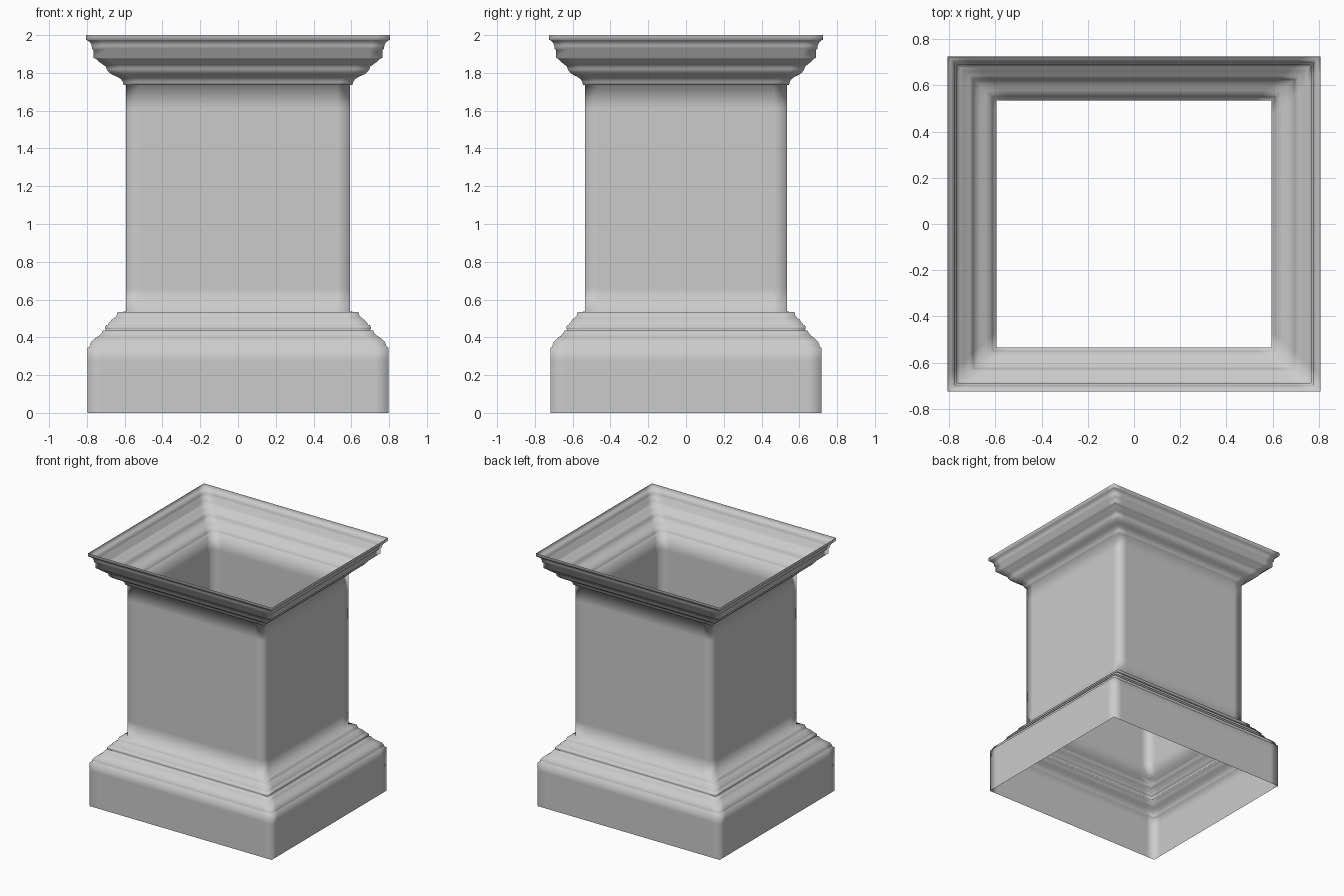
import bpy, bmesh

DEPTH = 0.9      # depth to width ratio of every section
EDGE = 0.07      # support loop distance from the corners

# Profile sections: (half width, height), bottom to top
plinth = [(0.797, 0.0), (0.797, 0.28), (0.797, 0.345)]
base_moulding = [(0.786, 0.35), (0.784, 0.362), (0.776, 0.378), (0.758, 0.394),
                 (0.737, 0.408), (0.722, 0.422), (0.716, 0.435),
                 (0.698, 0.438), (0.704, 0.446), (0.704, 0.455), (0.698, 0.464),
                 (0.685, 0.468), (0.685, 0.476), (0.676, 0.482), (0.671, 0.492),
                 (0.655, 0.502), (0.643, 0.515), (0.638, 0.534)]
shaft = [(0.594, 0.536), (0.594, 0.66), (0.594, 1.61), (0.594, 1.735)]
cornice = [(0.606, 1.737), (0.610, 1.752), (0.620, 1.767), (0.640, 1.78),
           (0.665, 1.79), (0.685, 1.804), (0.696, 1.82), (0.700, 1.834),
           (0.712, 1.842), (0.735, 1.858), (0.752, 1.874), (0.765, 1.88),
           (0.765, 1.923), (0.773, 1.927), (0.775, 1.945), (0.782, 1.96),
           (0.794, 1.971), (0.806, 1.976), (0.806, 2.0)]


def section(half, z):
    """Rectangular ring with support points beside each corner."""
    x, y = half, half * DEPTH
    pts = []
    for sx, sy in ((-1, -1), (1, -1), (1, 1), (-1, 1)):
        a = (sx * x, sy * (y - EDGE), z)
        b = (sx * (x - EDGE), sy * y, z)
        corner = (sx * x, sy * y, z)
        pts += [a, corner, b] if sx * sy > 0 else [b, corner, a]
    return pts


# Pedestal: one open shell lofted through all sections
bm = bmesh.new()
rings = [[bm.verts.new(p) for p in section(h, z)]
         for h, z in plinth + base_moulding + shaft + cornice]
for low, high in zip(rings, rings[1:]):
    n = len(low)
    for i in range(n):
        j = (i + 1) % n
        bm.faces.new((low[i], low[j], high[j], high[i])).smooth = True
bmesh.ops.recalc_face_normals(bm, faces=bm.faces)
mesh = bpy.data.meshes.new("pedestal")
bm.to_mesh(mesh)
bm.free()
bpy.context.collection.objects.link(bpy.data.objects.new("pedestal", mesh))
